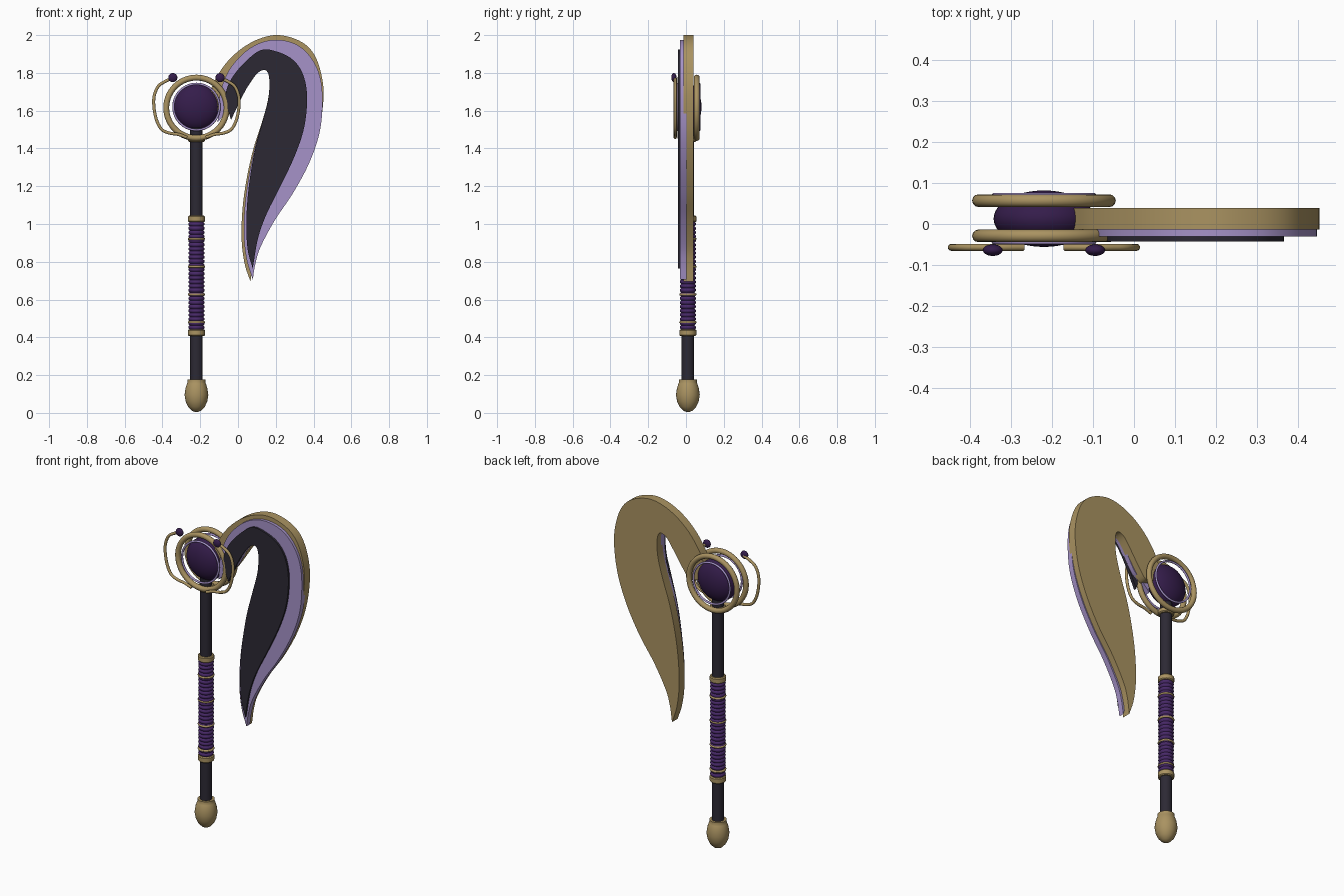
import bpy, bmesh, math
from mathutils import Vector

if "Cube" in bpy.data.objects:
    bpy.data.objects.remove(bpy.data.objects["Cube"])

CX, CY, GZ = -0.22, 0.01, 1.615   # handle axis and gem height


def material(name, rgb):
    m = bpy.data.materials.new(name)
    m.diffuse_color = (*rgb, 1)
    m.use_nodes = True
    m.node_tree.nodes["Principled BSDF"].inputs["Base Color"].default_value = m.diffuse_color
    return m


GOLD = material("gold", (0.40, 0.29, 0.12))
LILAC = material("lilac", (0.38, 0.29, 0.58))
DARK = material("dark", (0.025, 0.022, 0.034))
GEM = material("gem_purple", (0.035, 0.012, 0.07))
GRIP = material("grip_purple", (0.065, 0.022, 0.14))


def finish(ob, name, mat, angle=35):
    ob.name = name
    ob.data.materials.append(mat)
    bpy.ops.object.select_all(action='DESELECT')
    ob.select_set(True)
    bpy.context.view_layer.objects.active = ob
    if ob.type == 'MESH':
        bpy.ops.object.shade_smooth_by_angle(angle=math.radians(angle))
    return ob


def mesh_object(bm, name, mat, angle=35):
    bmesh.ops.recalc_face_normals(bm, faces=bm.faces)
    me = bpy.data.meshes.new(name)
    bm.to_mesh(me)
    bm.free()
    ob = bpy.data.objects.new(name, me)
    bpy.context.collection.objects.link(ob)
    return finish(ob, name, mat, angle)


def lathe(name, profile, mat, n=28):
    """Revolve (radius, z) points about the handle axis."""
    bm = bmesh.new()
    rings = [[bm.verts.new((CX + r * math.cos(2 * math.pi * i / n),
                            CY + r * math.sin(2 * math.pi * i / n), z))
              for i in range(n)] for r, z in profile]
    for a, b in zip(rings, rings[1:]):
        for i in range(n):
            bm.faces.new((a[i], a[(i + 1) % n], b[(i + 1) % n], b[i]))
    bm.faces.new(rings[0])
    bm.faces.new(rings[-1])
    return mesh_object(bm, name, mat)


def torus(name, loc, R, r, mat, upright=False):
    bpy.ops.mesh.primitive_torus_add(
        location=loc, major_radius=R, minor_radius=r, major_segments=56, minor_segments=12,
        rotation=(math.pi / 2 if upright else 0, 0, 0))
    return finish(bpy.context.object, name, mat)


def ellipsoid(name, loc, scale, mat):
    bpy.ops.mesh.primitive_uv_sphere_add(location=loc, segments=40, ring_count=24,
                                         rotation=(math.pi / 2, 0, 0))
    bpy.context.object.scale = (scale[0], scale[2], scale[1])
    return finish(bpy.context.object, name, mat)


def spline(pts, steps=6):
    """Catmull-Rom curve through the points."""
    p = [Vector(q) for q in pts]
    p = [2 * p[0] - p[1]] + p + [2 * p[-1] - p[-2]]
    out = []
    for a, b, c, d in zip(p, p[1:], p[2:], p[3:]):
        for k in range(steps):
            t = k / steps
            out.append(0.5 * (2 * b + (c - a) * t + (2 * a - 5 * b + 4 * c - d) * t * t
                              + (3 * b - a - 3 * c + d) * t ** 3))
    return out + [p[-2]]


def plate(name, outer, inner, y0, y1, mat):
    """Flat blade layer: outer edge from root to tip, inner edge back from tip to root."""
    bm = bmesh.new()
    pts = spline(outer) + spline(inner)[1:]
    face = bm.faces.new([bm.verts.new((x, y0, z)) for x, z in pts])
    ext = bmesh.ops.extrude_face_region(bm, geom=[face])
    bmesh.ops.translate(bm, vec=(0, y1 - y0, 0),
                        verts=[v for v in ext["geom"] if isinstance(v, bmesh.types.BMVert)])
    bmesh.ops.triangulate(bm, faces=[f for f in bm.faces if len(f.verts) > 4])
    return mesh_object(bm, name, mat, 30)


# Handle
lathe("shaft", [(0.033, 0.15), (0.033, 1.51)], DARK)
lathe("pommel", [(0.006, 0.004), (0.025, 0.012), (0.044, 0.032), (0.057, 0.06), (0.063, 0.095),
                 (0.058, 0.13), (0.05, 0.155), (0.047, 0.16), (0.047, 0.176)], GOLD)
for name, z0, z1 in (("lower_collar", 0.407, 0.442), ("upper_collar", 1.01, 1.044),
                     ("neck_collar", 1.435, 1.465)):
    lathe(name, [(0.040, z0), (0.045, z0 + 0.005), (0.045, z1 - 0.005), (0.040, z1)], GOLD)

# Ribbed grip with thin gold bands
ribs, z0, z1 = 26, 0.442, 1.01
pitch = (z1 - z0) / ribs
profile = []
for i in range(ribs):
    for f, r in ((0, 0.036), (0.25, 0.0415), (0.5, 0.043), (0.75, 0.0415)):
        profile.append((r, z0 + (i + f) * pitch))
lathe("grip", profile + [(0.036, z1)], GRIP)
for i in range(4):
    torus(f"grip_band_{i + 1}", (CX, CY, 0.48 + 0.147 * i), 0.040, 0.006, GOLD)

# Gem with front and back rings
ellipsoid("gem", (CX, 0.013, GZ + 0.005), (0.123, 0.069, 0.123), GEM)
for side, yg, yl in (("front", -0.029, -0.044), ("back", 0.057, 0.070)):
    torus(f"{side}_gold_ring", (CX, yg, GZ), 0.160, 0.0155, GOLD, True)
    torus(f"{side}_lilac_ring", (CX, yl, GZ + 0.005), 0.122, 0.006, LILAC, True)

# Curved side arms ending in beads
arm = [(0.125, 1.772), (0.165, 1.755), (0.205, 1.725), (0.226, 1.66), (0.217, 1.57),
       (0.188, 1.505), (0.145, 1.482), (0.095, 1.474), (0.05, 1.458)]
for side, s in (("left", -1), ("right", 1)):
    cu = bpy.data.curves.new(f"{side}_arm", 'CURVE')
    cu.dimensions = '3D'
    cu.bevel_depth = 0.0085
    cu.bevel_resolution = 3
    cu.use_fill_caps = True
    pts = spline(arm, 5)
    sp = cu.splines.new('POLY')
    sp.points.add(len(pts) - 1)
    for p, (x, z) in zip(sp.points, pts):
        p.co = (CX + s * x, -0.057, z, 1)
    ob = bpy.data.objects.new(f"{side}_arm", cu)
    bpy.context.collection.objects.link(ob)
    finish(ob, f"{side}_arm", GOLD)
    ellipsoid(f"{side}_bead", (CX + s * 0.125, -0.064, 1.775), (0.024, 0.014, 0.024), GEM)

# Hooked blade: three stacked layers
plate("blade_back",
      [(-0.15, 1.70), (-0.11, 1.785), (-0.045, 1.872), (0.035, 1.94), (0.125, 1.985), (0.22, 2.0),
       (0.325, 1.97), (0.395, 1.91), (0.437, 1.81), (0.453, 1.68), (0.430, 1.50), (0.372, 1.33),
       (0.285, 1.165), (0.185, 1.02), (0.108, 0.88), (0.08, 0.79), (0.066, 0.695)],
      [(0.066, 0.695), (0.035, 0.79), (0.019, 0.92), (0.024, 1.08), (0.046, 1.24), (0.082, 1.40),
       (0.124, 1.53), (0.155, 1.64), (0.166, 1.72), (0.162, 1.79), (0.14, 1.815), (0.10, 1.795),
       (0.05, 1.725), (0.0, 1.65), (-0.05, 1.59), (-0.11, 1.60)],
      -0.014, 0.039, GOLD)
plate("blade_middle",
      [(-0.108, 1.54), (-0.095, 1.69), (-0.05, 1.81), (0.03, 1.905), (0.12, 1.96), (0.215, 1.975),
       (0.31, 1.95), (0.38, 1.89), (0.428, 1.80), (0.447, 1.68), (0.435, 1.50), (0.38, 1.33),
       (0.292, 1.165), (0.195, 1.02), (0.12, 0.88), (0.092, 0.79), (0.078, 0.705)],
      [(0.078, 0.705), (0.046, 0.81), (0.032, 0.93), (0.035, 1.08), (0.055, 1.24), (0.088, 1.40),
       (0.126, 1.53), (0.156, 1.64), (0.166, 1.72), (0.162, 1.79), (0.14, 1.815), (0.10, 1.795),
       (0.05, 1.725), (0.0, 1.64), (-0.05, 1.60)],
      -0.031, 0.002, LILAC)
plate("blade_front",
      [(-0.037, 1.55), (-0.066, 1.67), (-0.04, 1.76), (0.03, 1.85), (0.12, 1.955 - 0.035),
       (0.205, 1.965 - 0.052), (0.29, 1.87), (0.345, 1.79), (0.366, 1.67), (0.35, 1.51),
       (0.30, 1.36), (0.225, 1.20), (0.15, 1.05), (0.105, 0.92), (0.078, 0.765)],
      [(0.078, 0.765), (0.052, 0.86), (0.044, 1.0), (0.055, 1.18), (0.085, 1.37), (0.126, 1.53),
       (0.156, 1.64), (0.166, 1.72), (0.162, 1.79), (0.14, 1.815), (0.10, 1.795),
       (0.05, 1.725), (0.005, 1.64), (-0.037, 1.55)][:-1],
      -0.043, -0.025, DARK)
